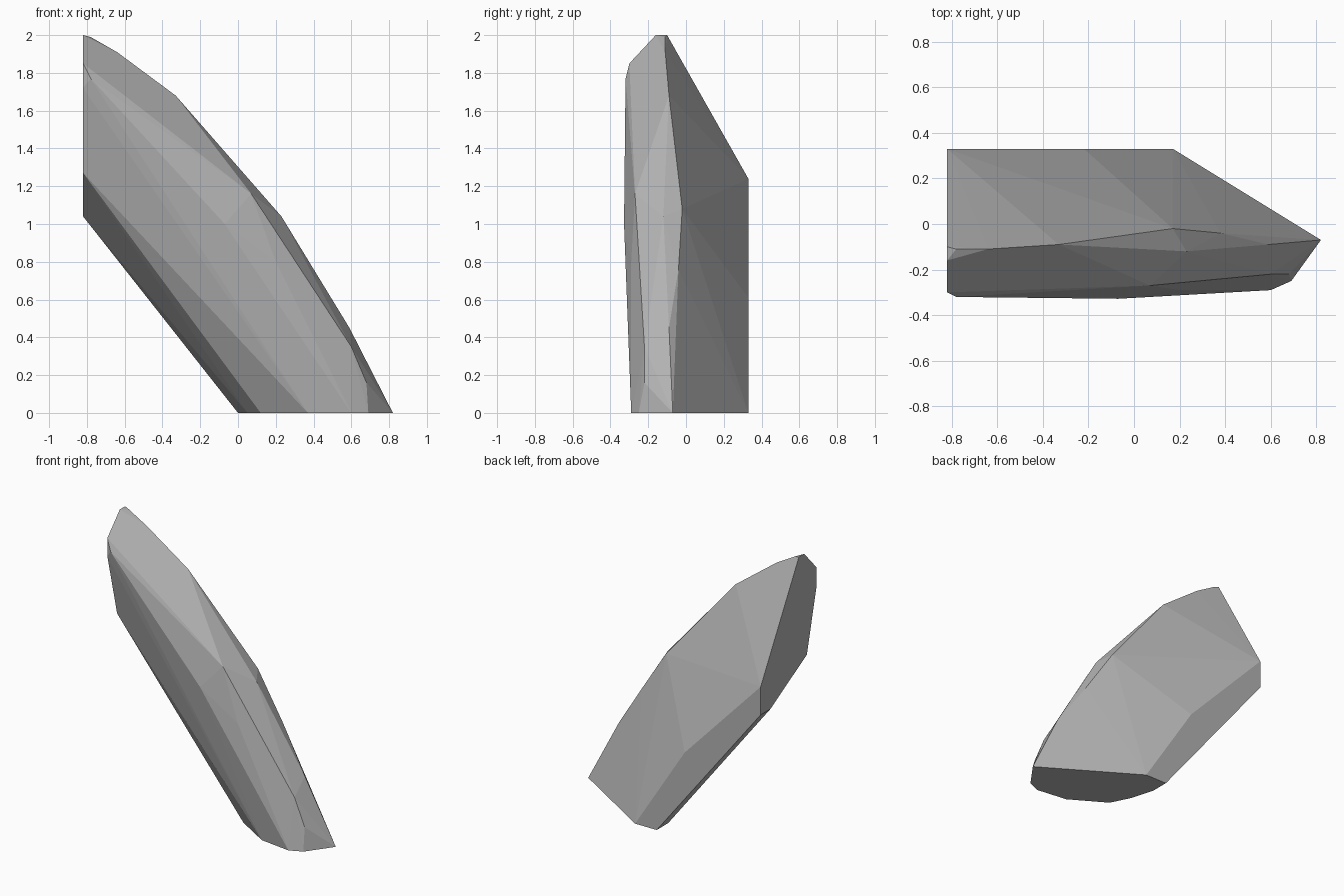
import bpy, bmesh

cube = bpy.data.objects.get("Cube")
if cube:
    bpy.data.objects.remove(cube, do_unlink=True)

# Stone colour
stone = bpy.data.materials.new("grey_stone")
stone.use_nodes = True
colour = (0.45, 0.45, 0.45, 1)
stone.diffuse_color = colour
bsdf = stone.node_tree.nodes["Principled BSDF"]
bsdf.inputs["Base Color"].default_value = colour
bsdf.inputs["Roughness"].default_value = 0.9

# Flat cut at the foot: outline as (x, y)
foot = [(0.82, -0.07), (0.69, -0.25), (0.6, -0.29), (0.37, -0.26),
        (0.12, -0.11), (0.05, 0.03), (0, 0.2), (0, 0.33), (0.17, 0.33)]
# Flat cut at the upper side: outline as (y, z)
side = [(-0.1, 2), (-0.16, 2), (-0.3, 1.85), (-0.3, 1.72),
        (-0.19, 1.27), (0.22, 1.04), (0.33, 1.04), (0.33, 1.24)]
# Chipped corners along the ridge, front and back
ridge = [(-0.78, -0.11, 1.99), (-0.64, -0.11, 1.91), (-0.33, -0.09, 1.68),
         (0.23, -0.12, 1.04), (0.38, -0.04, 0.76), (0.59, -0.09, 0.45)]
front = [(-0.78, -0.32, 1.77), (-0.07, -0.328, 1.0), (0.07, -0.27, 1.16),
         (0.2, -0.29, 0.8), (0.6, -0.22, 0.35), (0.68, -0.22, 0.16)]
back = [(0.17, -0.02, 1.08), (-0.22, 0.33, 0.61)]

# Wrap the corners into one faceted slab
points = [(x, y, 0) for x, y in foot] + [(-0.82, y, z) for y, z in side]
points += ridge + front + back
bm = bmesh.new()
for p in points:
    bm.verts.new(p)
hull = bmesh.ops.convex_hull(bm, input=bm.verts[:])
loose = {v for v in hull["geom_interior"] + hull["geom_unused"]
         if isinstance(v, bmesh.types.BMVert)}
bmesh.ops.delete(bm, geom=list(loose), context="VERTS")
bmesh.ops.dissolve_limit(bm, angle_limit=0.01, verts=bm.verts[:], edges=bm.edges[:])
bmesh.ops.recalc_face_normals(bm, faces=bm.faces[:])

mesh = bpy.data.meshes.new("rock_slab")
bm.to_mesh(mesh)
bm.free()
mesh.materials.append(stone)
rock = bpy.data.objects.new("rock_slab", mesh)
bpy.context.collection.objects.link(rock)
